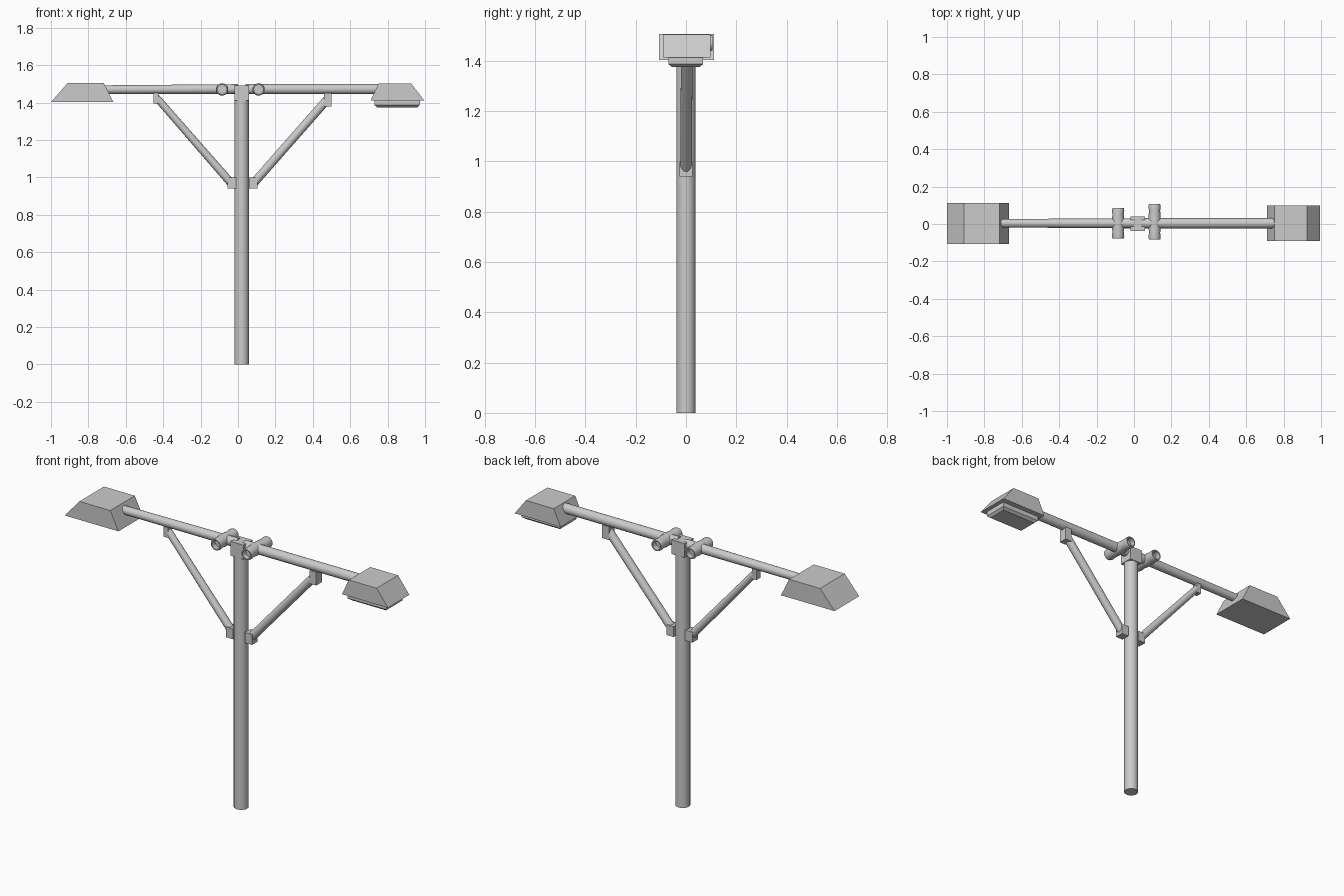
import bpy, bmesh, math
from mathutils import Vector

if "Cube" in bpy.data.objects:
    bpy.data.objects.remove(bpy.data.objects["Cube"])


def finish(name, bm, smooth=False):
    bmesh.ops.recalc_face_normals(bm, faces=bm.faces)
    me = bpy.data.meshes.new(name)
    bm.to_mesh(me)
    bm.free()
    ob = bpy.data.objects.new(name, me)
    bpy.context.collection.objects.link(ob)
    if smooth:
        bpy.ops.object.select_all(action='DESELECT')
        bpy.context.view_layer.objects.active = ob
        ob.select_set(True)
        bpy.ops.object.shade_smooth_by_angle(angle=math.radians(35))
    return ob


def lathe(name, start, end, profile, sides=20):
    """Rings of (distance, radius) along start->end, closed at both ends."""
    start, end = Vector(start), Vector(end)
    axis = (end - start).normalized()
    side = axis.cross(Vector((0, 1, 0)))
    if side.length < 0.1:
        side = Vector((1, 0, 0))
    side.normalize()
    up = axis.cross(side)
    bm = bmesh.new()
    rings = []
    for d, r in profile:
        rings.append([bm.verts.new(start + axis * d + r * (
            math.cos(2 * math.pi * i / sides) * side + math.sin(2 * math.pi * i / sides) * up))
            for i in range(sides)])
    for a, b in zip(rings, rings[1:]):
        for i in range(sides):
            j = (i + 1) % sides
            bm.faces.new((a[i], a[j], b[j], b[i]))
    bm.faces.new(rings[0])
    bm.faces.new(rings[-1])
    return finish(name, bm, True)


def rod(name, start, end, r0, r1=None):
    length = (Vector(end) - Vector(start)).length
    return lathe(name, start, end, [(0, r0), (length, r1 or r0)])


def frustum(name, z0, z1, low, high):
    """Box between two rectangles, each (x0, x1, y0, y1)."""
    bm = bmesh.new()
    a, b = [[bm.verts.new((x, y, z)) for x, y in ((r[0], r[2]), (r[1], r[2]), (r[1], r[3]), (r[0], r[3]))]
            for r, z in ((low, z0), (high, z1))]
    bm.faces.new(a)
    bm.faces.new(b)
    for i in range(4):
        j = (i + 1) % 4
        bm.faces.new((a[i], a[j], b[j], b[i]))
    return finish(name, bm)


def box(name, x0, x1, y0, y1, z0, z1):
    return frustum(name, z0, z1, (x0, x1, y0, y1), (x0, x1, y0, y1))


# Post and its square cap
rod("post", (0.02, 0, 0), (0.02, 0, 1.43), 0.038)
box("post_cap", -0.02, 0.06, -0.037, 0.041, 1.412, 1.492)

# Horizontal arms, the left one slightly tapered
rod("left_arm", (-0.71, 0.004, 1.469), (0.0, 0.004, 1.472), 0.023, 0.026)
rod("right_arm", (0.04, 0.004, 1.472), (0.77, 0.004, 1.472), 0.027)

# Cross fittings: barrel shaped pipes with hollow ends
for name, x, y0, y1 in (("left_fitting", -0.085, -0.077, 0.085), ("right_fitting", 0.11, -0.083, 0.106)):
    n = y1 - y0
    lathe(name, (x, y0, 1.47), (x, y1, 1.47), [
        (0.03, 0.024), (0, 0.024), (0, 0.030), (0.012, 0.033), (0.035, 0.030), (n / 2 - 0.02, 0.033),
        (n / 2 + 0.02, 0.033), (n - 0.035, 0.030), (n - 0.012, 0.033), (n, 0.030), (n, 0.024), (n - 0.03, 0.024)])

# Diagonal braces
rod("left_brace", (-0.035, 0.0, 0.967), (-0.437, 0.003, 1.428), 0.022, 0.019)
rod("right_brace", (0.082, 0.0, 0.967), (0.482, 0.003, 1.422), 0.023)

# Brace brackets on the post and under the arms
box("left_lower_bracket", -0.057, -0.012, -0.025, 0.025, 0.94, 0.998)
box("right_lower_bracket", 0.06, 0.105, -0.025, 0.025, 0.94, 0.998)
box("left_upper_bracket", -0.452, -0.424, -0.015, 0.021, 1.395, 1.452)
box("right_upper_bracket", 0.46, 0.501, -0.022, 0.027, 1.378, 1.452)

# Lamp housings
frustum("left_lamp_housing", 1.402, 1.505, (-1.0, -0.667, -0.107, 0.111), (-0.91, -0.718, -0.107, 0.111))
frustum("right_lamp_housing", 1.412, 1.503, (0.71, 0.995, -0.092, 0.098), (0.752, 0.925, -0.092, 0.098))

# Lens under the right lamp, with a chamfered rim
box("right_lens_frame", 0.73, 0.972, -0.07, 0.068, 1.386, 1.413)
frustum("right_lens", 1.374, 1.386, (0.744, 0.958, -0.056, 0.054), (0.73, 0.972, -0.07, 0.068))
